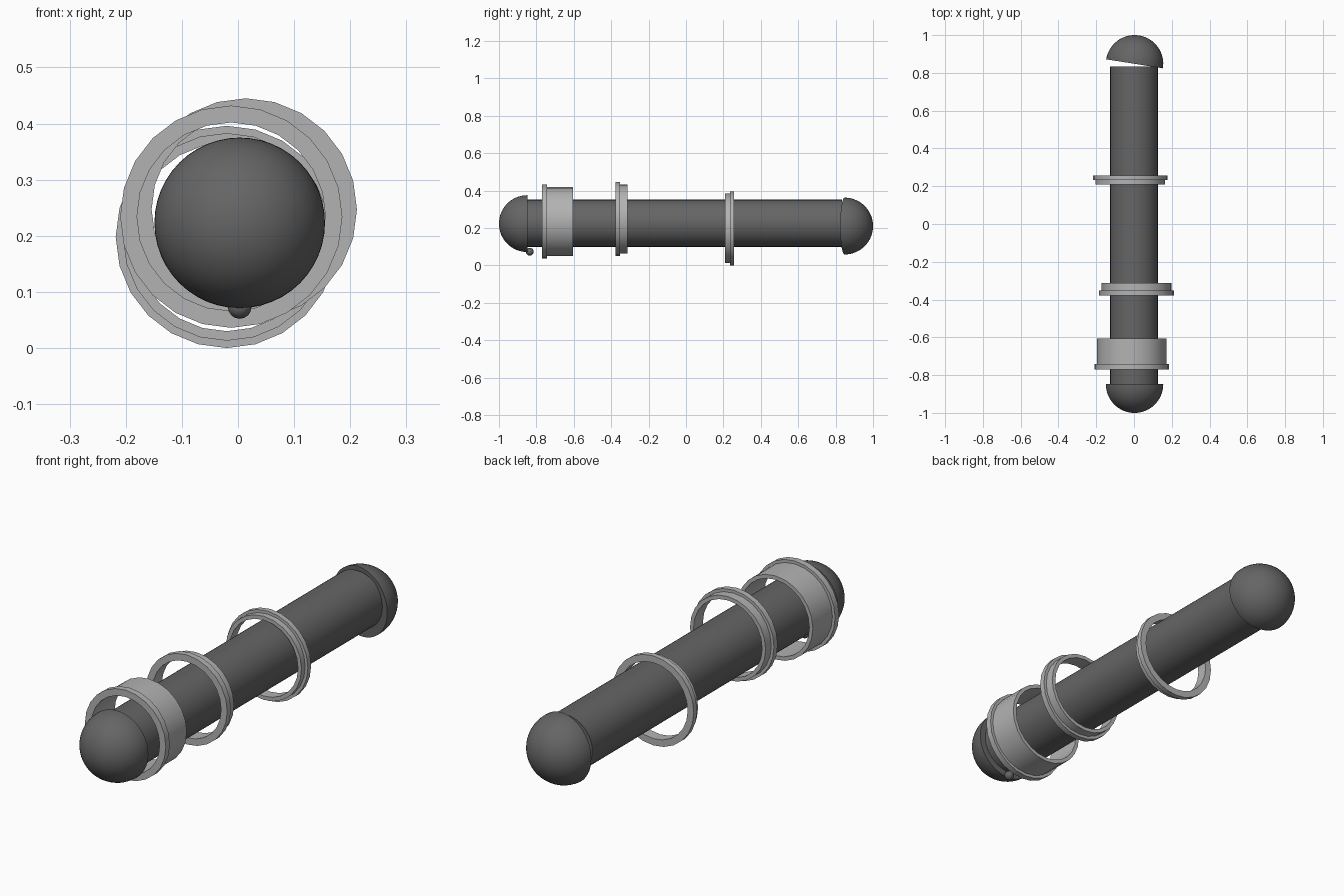
import bpy, bmesh, math
from mathutils import Matrix, Vector

if "Cube" in bpy.data.objects:
    bpy.data.objects.remove(bpy.data.objects["Cube"])


def lathe(name, profile, loc, sides, closed=False, turn=0.0, material=None):
    """Revolve (radius, y) points around the local y axis."""
    bm = bmesh.new()
    rings = []
    for r, y in profile:
        if r < 1e-6:
            rings.append([bm.verts.new((0, y, 0))] * sides)
        else:
            rings.append([bm.verts.new((r * math.sin(2 * math.pi * i / sides), y,
                                        r * math.cos(2 * math.pi * i / sides)))
                          for i in range(sides)])
    pairs = list(zip(rings, rings[1:]))
    if closed:
        pairs.append((rings[-1], rings[0]))
    for a, b in pairs:
        for i in range(sides):
            j = (i + 1) % sides
            bm.faces.new(list(dict.fromkeys((a[i], a[j], b[j], b[i]))))
    bmesh.ops.recalc_face_normals(bm, faces=bm.faces)
    mesh = bpy.data.meshes.new(name)
    bm.to_mesh(mesh)
    bm.free()
    ob = bpy.data.objects.new(name, mesh)
    bpy.context.collection.objects.link(ob)
    ob.location = loc
    ob.rotation_euler.z = turn
    if material:
        mesh.materials.append(material)
    bpy.ops.object.select_all(action='DESELECT')
    ob.select_set(True)
    bpy.context.view_layer.objects.active = ob
    bpy.ops.object.shade_smooth_by_angle(angle=math.radians(35))
    return ob


dark = bpy.data.materials.new("dark_grey")
dark.diffuse_color = (0.13, 0.13, 0.13, 1)
dark.use_nodes = True
dark.node_tree.nodes["Principled BSDF"].inputs["Base Color"].default_value = dark.diffuse_color
light = bpy.data.materials.new("light_grey")
light.diffuse_color = (0.45, 0.45, 0.45, 1)
light.use_nodes = True
light.node_tree.nodes["Principled BSDF"].inputs["Base Color"].default_value = light.diffuse_color

# Long round shaft
lathe("shaft", [(0, -0.85), (0.126, -0.85), (0.126, 0.835), (0, 0.835)],
      (0, 0, 0.225), 64, material=dark)

# Half-ball end caps, the rear one slightly askew
R, N = 0.152, 16
dome = [(0, 0)] + [(R * math.cos(a), R * math.sin(a))
                   for a in (math.pi / 2 * i / N for i in range(N))] + [(0, R)]
lathe("front_cap", dome, (0.003, -0.848, 0.223), 48, turn=math.pi, material=dark)
lathe("rear_cap", dome, (0.003, 0.848, 0.21), 48, turn=math.radians(-9), material=dark)

# Small nub under the front cap
nub = [(0.021 * math.sin(math.pi * i / 8), -0.021 * math.cos(math.pi * i / 8))
       for i in range(9)]
lathe("cap_nub", nub, (0.003, -0.835, 0.073), 16, material=dark)

# Loose flanged rings: centre x, z, flange end, step, band end
INNER, BAND, FLANGE = 0.168, 0.185, 0.198
for name, x, z, y0, y1, y2 in (
        ("wide_ring", -0.012, 0.234, -0.77, -0.742, -0.605),
        ("middle_ring", 0.014, 0.247, -0.378, -0.352, -0.312),
        ("rear_ring", -0.02, 0.198, 0.257, 0.234, 0.208)):
    lathe(name, [(INNER, y0), (FLANGE, y0), (FLANGE, y1),
                 (BAND, y1), (BAND, y2), (INNER, y2)],
          (x, 0, z), 24, closed=True, material=light)
